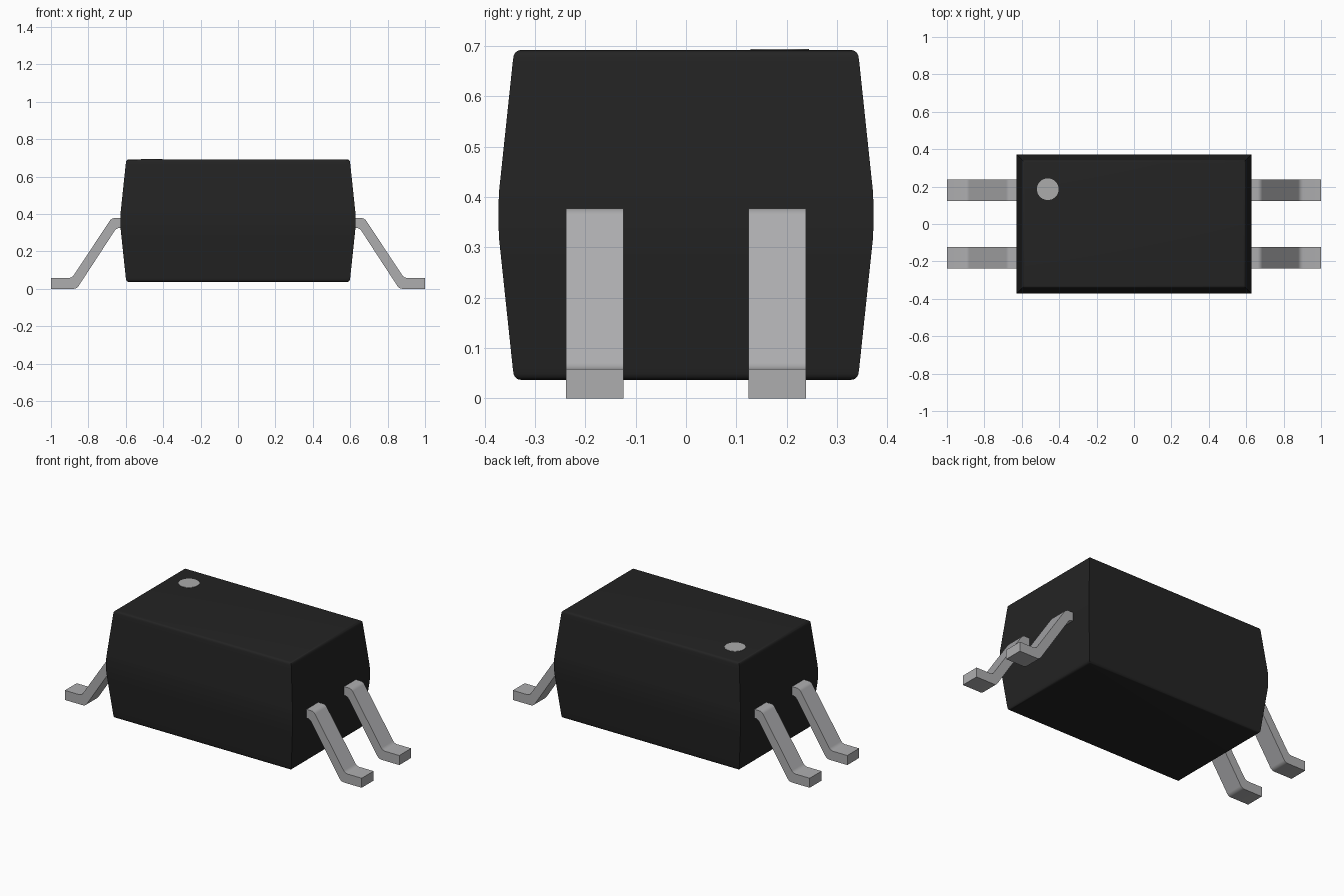
import bpy
import bmesh
import math

cube = bpy.data.objects.get("Cube")
if cube:
    bpy.data.objects.remove(cube, do_unlink=True)


def material(name, rgb, roughness):
    mat = bpy.data.materials.new(name)
    mat.use_nodes = True
    mat.diffuse_color = (*rgb, 1)
    shader = mat.node_tree.nodes["Principled BSDF"]
    shader.inputs["Base Color"].default_value = (*rgb, 1)
    shader.inputs["Roughness"].default_value = roughness
    return mat


def finish(bm, name, mat):
    """Turn a bmesh into a smooth-by-angle object."""
    bmesh.ops.recalc_face_normals(bm, faces=bm.faces)
    mesh = bpy.data.meshes.new(name)
    bm.to_mesh(mesh)
    bm.free()
    mesh.materials.append(mat)
    obj = bpy.data.objects.new(name, mesh)
    bpy.context.collection.objects.link(obj)
    bpy.ops.object.select_all(action="DESELECT")
    obj.select_set(True)
    bpy.context.view_layer.objects.active = obj
    bpy.ops.object.shade_smooth_by_angle(angle=math.radians(35))
    return obj


black = material("black plastic", (0.017, 0.017, 0.017), 0.6)
metal = material("tinned metal", (0.42, 0.42, 0.43), 0.4)
grey = material("marker grey", (0.41, 0.41, 0.41), 0.6)

# Moulded body: stacked rectangles, tapering both ways from the middle
HALF_X, HALF_Y, MID_Z, HALF_Z = 0.628, 0.372, 0.3645, 0.3275
upper = [(0.03, 0), (0.05, 0.001), (0.305, 0.028)]
upper += [(HALF_Z - 0.016 * (1 - math.sin(a)), 0.044 - 0.015 * math.cos(a))
          for a in (math.radians(d) for d in (15, 30, 45, 60, 75, 90))]
sections = [(-h, inset) for h, inset in reversed(upper)] + upper
bm = bmesh.new()
rings = []
for h, inset in sections:
    x, y = HALF_X - inset, HALF_Y - inset
    rings.append([bm.verts.new((sx * x, sy * y, MID_Z + h))
                  for sx, sy in ((-1, -1), (1, -1), (1, 1), (-1, 1))])
for low, high in zip(rings, rings[1:]):
    for i in range(4):
        j = (i + 1) % 4
        bm.faces.new((low[i], low[j], high[j], high[i]))
bm.faces.new(rings[0])
bm.faces.new(rings[-1])
finish(bm, "body", black)

# Gull-wing leads: bent strip profile, extruded across its width
PROFILE = [(0.58, 0.378), (0.676, 0.378), (0.888, 0.058), (1, 0.058),
           (1, 0), (0.862, 0), (0.65, 0.325), (0.58, 0.325)]
BENDS = (1, 2, 5, 6)


def lead(name, side, row):
    bm = bmesh.new()
    a, b = [[bm.verts.new((side * x, row * y, z)) for x, z in PROFILE]
            for y in (0.124, 0.238)]
    bm.faces.new(a)
    bm.faces.new(b)
    for i in range(len(a)):
        j = (i + 1) % len(a)
        bm.faces.new((a[i], a[j], b[j], b[i]))
    bends = [bm.edges.get((a[i], b[i])) for i in BENDS]
    bmesh.ops.bevel(bm, geom=bends, offset=0.016, segments=4,
                    profile=0.5, affect="EDGES")
    finish(bm, name, metal)


for side, side_name in ((1, "left"), (-1, "right")):
    for row, row_name in ((-1, "front"), (1, "back")):
        lead(f"{row_name}_{side_name}_lead", side, row)

# Round pin-one marker on the top
bm = bmesh.new()
bmesh.ops.create_cone(bm, cap_ends=True, segments=40, radius1=0.058,
                      radius2=0.058, depth=0.004)
bmesh.ops.translate(bm, verts=bm.verts, vec=(-0.461, 0.186, MID_Z + HALF_Z))
finish(bm, "pin_one_marker", grey)
